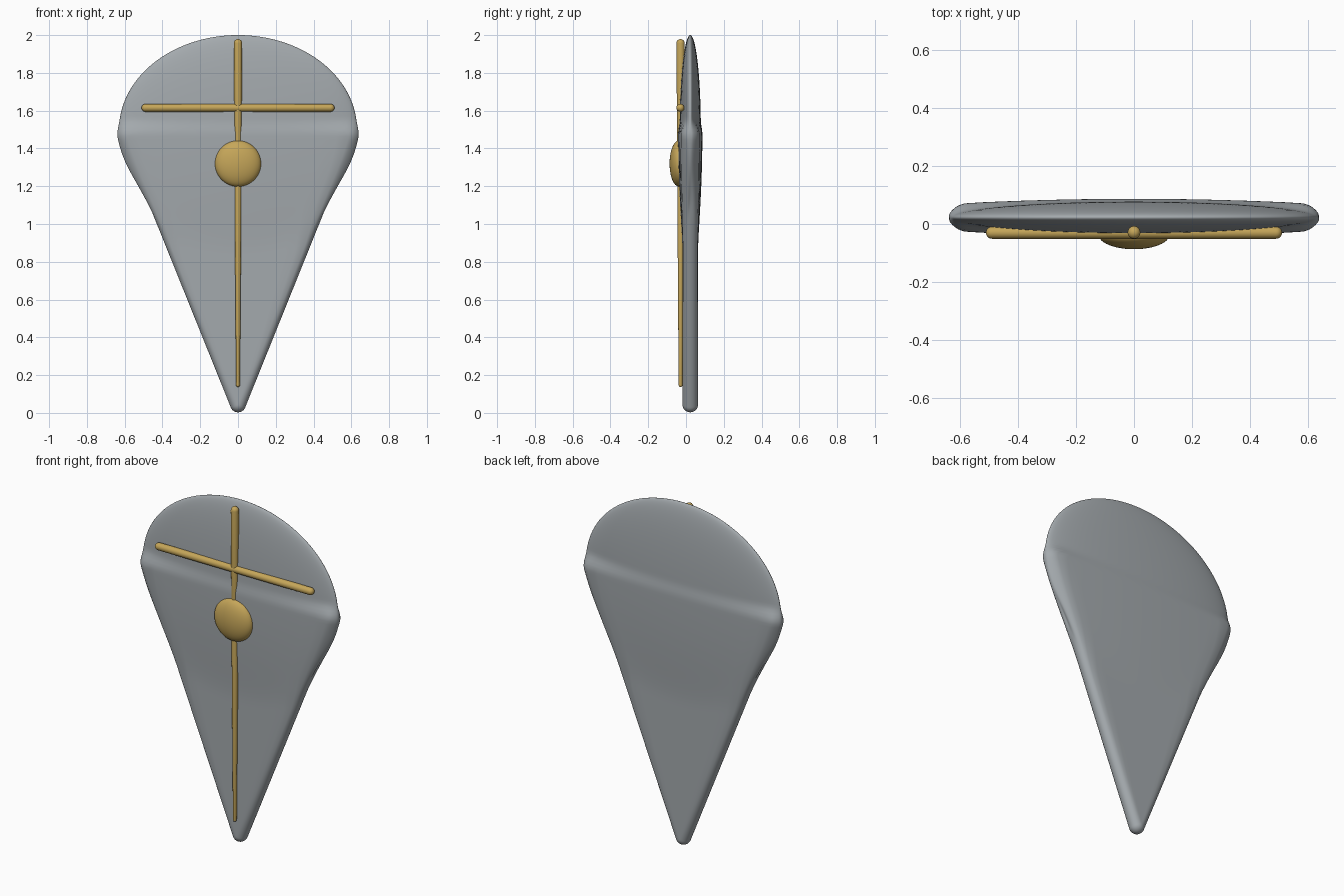
import bpy, bmesh, math
from mathutils import Vector

if "Cube" in bpy.data.objects:
    bpy.data.objects.remove(bpy.data.objects["Cube"])


def material(name, rgb):
    m = bpy.data.materials.new(name)
    m.diffuse_color = (*rgb, 1)
    m.use_nodes = True
    m.node_tree.nodes["Principled BSDF"].inputs["Base Color"].default_value = m.diffuse_color
    return m


STEEL = material("steel_grey", (0.37, 0.40, 0.42))
GOLD = material("gold", (0.56, 0.38, 0.10))


def finish(name, bm, mat):
    bmesh.ops.recalc_face_normals(bm, faces=bm.faces)
    me = bpy.data.meshes.new(name)
    bm.to_mesh(me)
    bm.free()
    me.materials.append(mat)
    for p in me.polygons:
        p.use_smooth = True
    ob = bpy.data.objects.new(name, me)
    bpy.context.collection.objects.link(ob)
    return ob


def skin(bm, rings, start, end):
    """Bridge closed rings of points and close both ends to a point."""
    loops = [[bm.verts.new(p) for p in r] for r in rings]
    n = len(loops[0])
    for a, b in zip(loops, loops[1:]):
        for j in range(n):
            bm.faces.new((a[j], a[(j + 1) % n], b[(j + 1) % n], b[j]))
    for loop, tip in ((loops[0], start), (loops[-1], end)):
        t = bm.verts.new(tip)
        for j in range(n):
            bm.faces.new((t, loop[j], loop[(j + 1) % n]))


# Shield body: rounded triangular plate softly blended with a flat ellipsoid
YC, R = 0.0225, 0.041
Z_TIP, Z_TOP, X_TOP = 0.044, 1.47, 0.575
RX, RY, RZ, ZC = 0.63, 0.056, 0.5, 1.5
BLEND = 0.06
EDGE = Vector((X_TOP, Z_TOP - Z_TIP))
NORMAL = Vector((EDGE.y, -EDGE.x)).normalized()


def plate(x, y, z):
    x = abs(x)
    p = Vector((x, z - Z_TIP))
    side = p.dot(NORMAL)
    top = z - Z_TOP
    if side <= 0 and top <= 0:
        d = 0
    else:
        t = min(max(p.dot(EDGE) / EDGE.length_squared, 0), 1)
        d = (p - EDGE * t).length
        dt = math.hypot(max(x - X_TOP, 0), top)
        d = min(d, dt)
    return math.hypot(d, y) - R


def dome(x, y, z):
    z -= ZC
    k0 = math.sqrt((x / RX) ** 2 + (y / RY) ** 2 + (z / RZ) ** 2)
    k1 = math.sqrt((x / RX ** 2) ** 2 + (y / RY ** 2) ** 2 + (z / RZ ** 2) ** 2)
    return k0 * (k0 - 1) / max(k1, 1e-6)


def body(x, y, z):
    a, b = plate(x, y, z), dome(x, y, z)
    h = max(BLEND - abs(a - b), 0) / BLEND
    return min(a, b) - h * h * BLEND / 4


def reach(dx, dy, z, hi):
    """Distance along a direction from the axis to the surface."""
    lo = 0.0
    for _ in range(20):
        mid = (lo + hi) / 2
        if body(dx * mid, dy * mid, z) < 0:
            lo = mid
        else:
            hi = mid
    return lo


rows, cols = 150, 64
z0, z1 = Z_TIP - R, 2.0
rings = []
for i in range(1, rows):
    z = (z0 + z1) / 2 - (z1 - z0) / 2 * math.cos(math.pi * i / rows)
    w, h = reach(1, 0, z, 0.8), reach(0, 1, z, 0.2)
    quarter = []
    for j in range(cols // 4 + 1):
        a = math.pi / 2 * j / (cols // 4)
        dx, dy = w * math.cos(a), h * math.sin(a)
        s = reach(dx, dy, z, 2.0)
        quarter.append((dx * s, dy * s))
    half = quarter + [(-x, y) for x, y in quarter[-2::-1]]
    full = half + [(x, -y) for x, y in half[-2:0:-1]]
    rings.append([(x, y + YC, z) for x, y in full])
bm = bmesh.new()
skin(bm, rings, (0, YC, z0), (0, YC, z1))
finish("shield_body", bm, STEEL)


# Gold rods: tapered, with round ends
def rod(name, a, b, ra, rb, n=24, caps=6):
    a, b = Vector(a), Vector(b)
    axis = (b - a).normalized()
    u = axis.cross(Vector((0, 1, 0))).normalized()
    v = axis.cross(u)
    stations = []
    for i in range(1, caps + 1):
        t = math.pi / 2 * i / caps
        stations.append((a - axis * ra * math.cos(t), ra * math.sin(t)))
    for i in range(caps, 0, -1):
        t = math.pi / 2 * i / caps
        stations.append((b + axis * rb * math.cos(t), rb * math.sin(t)))
    rs = [[c + (u * math.cos(2 * math.pi * k / n) + v * math.sin(2 * math.pi * k / n)) * r
           for k in range(n)] for c, r in stations]
    bm = bmesh.new()
    skin(bm, rs, a - axis * ra, b + axis * rb)
    finish(name, bm, GOLD)


rod("lower_spine", (0, -0.029, 0.147), (0, -0.028, 1.3), 0.010, 0.019)
rod("upper_spine", (0, -0.028, 1.3), (0, -0.029, 1.957), 0.018, 0.022)
rod("cross_bar", (-0.49, -0.030, 1.615), (0.49, -0.030, 1.615), 0.021, 0.021)

# Round boss in the middle
bm = bmesh.new()
bmesh.ops.create_uvsphere(bm, u_segments=48, v_segments=24, radius=1)
for vert in bm.verts:
    x, y, z = vert.co
    vert.co = (0.122 * x, -0.038 + 0.049 * z, 1.32 + 0.122 * y)
finish("boss", bm, GOLD)
